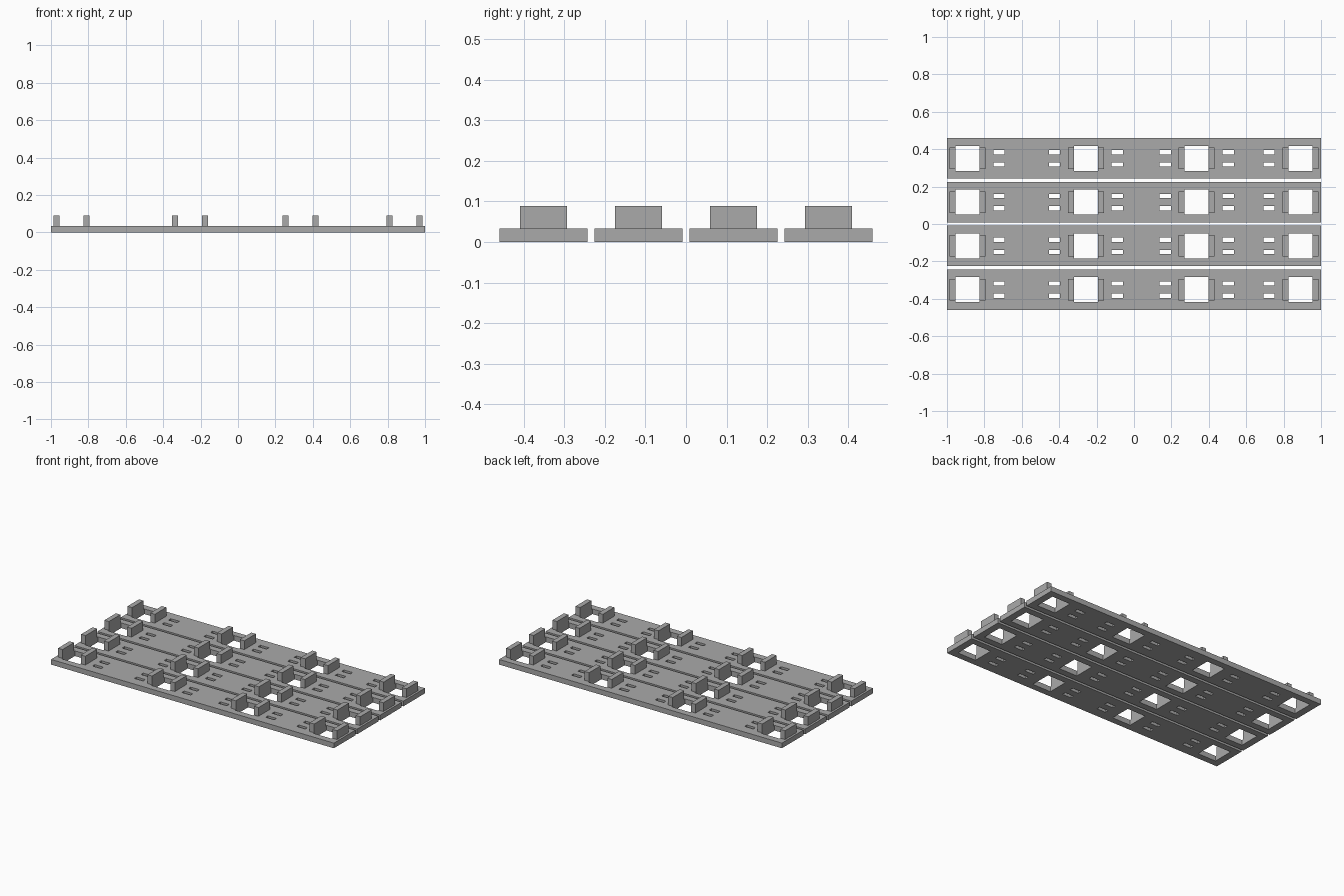
import bpy
import bmesh

cube = bpy.data.objects.get("Cube")
if cube:
    bpy.data.objects.remove(cube, do_unlink=True)

# Main dimensions
LENGTH, WIDTH, THICK, TOP = 2.0, 0.217, 0.033, 0.089
PITCH = 0.234
STATIONS = (-0.89, -0.257, 0.335, 0.89)
WINDOW = (0.129, 0.133)
SLOT = (0.061, 0.023)
SLOT_OUT, SLOT_SIDE = 0.168, 0.033
TAB = (0.032, 0.116)

grey = bpy.data.materials.new("mid grey")
grey.use_nodes = True
colour = (0.4, 0.4, 0.4, 1)
grey.diffuse_color = colour
grey.node_tree.nodes["Principled BSDF"].inputs["Base Color"].default_value = colour


def rect(x, y, size):
    return (x - size[0] / 2, x + size[0] / 2, y - size[1] / 2, y + size[1] / 2)


def make_mesh(name, bm):
    bmesh.ops.recalc_face_normals(bm, faces=bm.faces)
    mesh = bpy.data.meshes.new(name)
    bm.to_mesh(mesh)
    bm.free()
    mesh.materials.append(grey)
    return mesh


def plate_mesh(outline, holes):
    """Flat plate with rectangular through holes, extruded to thickness."""
    rects = [outline] + holes
    xs = sorted({round(v, 5) for r in rects for v in r[:2]})
    ys = sorted({round(v, 5) for r in rects for v in r[2:]})
    bm = bmesh.new()
    grid = {(x, y): bm.verts.new((x, y, 0)) for x in xs for y in ys}
    for x0, x1 in zip(xs, xs[1:]):
        for y0, y1 in zip(ys, ys[1:]):
            cx, cy = (x0 + x1) / 2, (y0 + y1) / 2
            if not any(a < cx < b and c < cy < d for a, b, c, d in holes):
                bm.faces.new([grid[p] for p in ((x0, y0), (x1, y0), (x1, y1), (x0, y1))])
    loose = [v for v in bm.verts if not v.link_faces]
    bmesh.ops.delete(bm, geom=loose, context='VERTS')
    new = bmesh.ops.extrude_face_region(bm, geom=bm.faces[:])["geom"]
    bmesh.ops.translate(bm, vec=(0, 0, THICK),
                        verts=[g for g in new if isinstance(g, bmesh.types.BMVert)])
    return make_mesh("plank", bm)


def tabs_mesh():
    """Pair of upright tabs on either side of every window."""
    bm = bmesh.new()
    for station in STATIONS:
        for side in (-1, 1):
            x = station + side * (WINDOW[0] + TAB[0]) / 2
            verts = bmesh.ops.create_cube(bm, size=1)["verts"]
            bmesh.ops.scale(bm, vec=(*TAB, TOP - THICK), verts=verts)
            bmesh.ops.translate(bm, vec=(x, 0, (TOP + THICK) / 2), verts=verts)
    return make_mesh("tabs", bm)


# Windows, and slot pairs between neighbouring windows
holes = [rect(x, 0, WINDOW) for x in STATIONS]
for i, station in enumerate(STATIONS):
    for side in (-1, 1):
        if 0 <= i + side < len(STATIONS):
            for row in (-1, 1):
                holes.append(rect(station + side * SLOT_OUT, row * SLOT_SIDE, SLOT))

plank = plate_mesh(rect(0, 0, (LENGTH, WIDTH)), holes)
tabs = tabs_mesh()

# Four identical planks side by side
for i in range(4):
    for name, mesh in (("plank", plank), ("tabs", tabs)):
        obj = bpy.data.objects.new(f"{name}_{i + 1}", mesh)
        obj.location.y = (i - 1.5) * PITCH
        bpy.context.collection.objects.link(obj)
